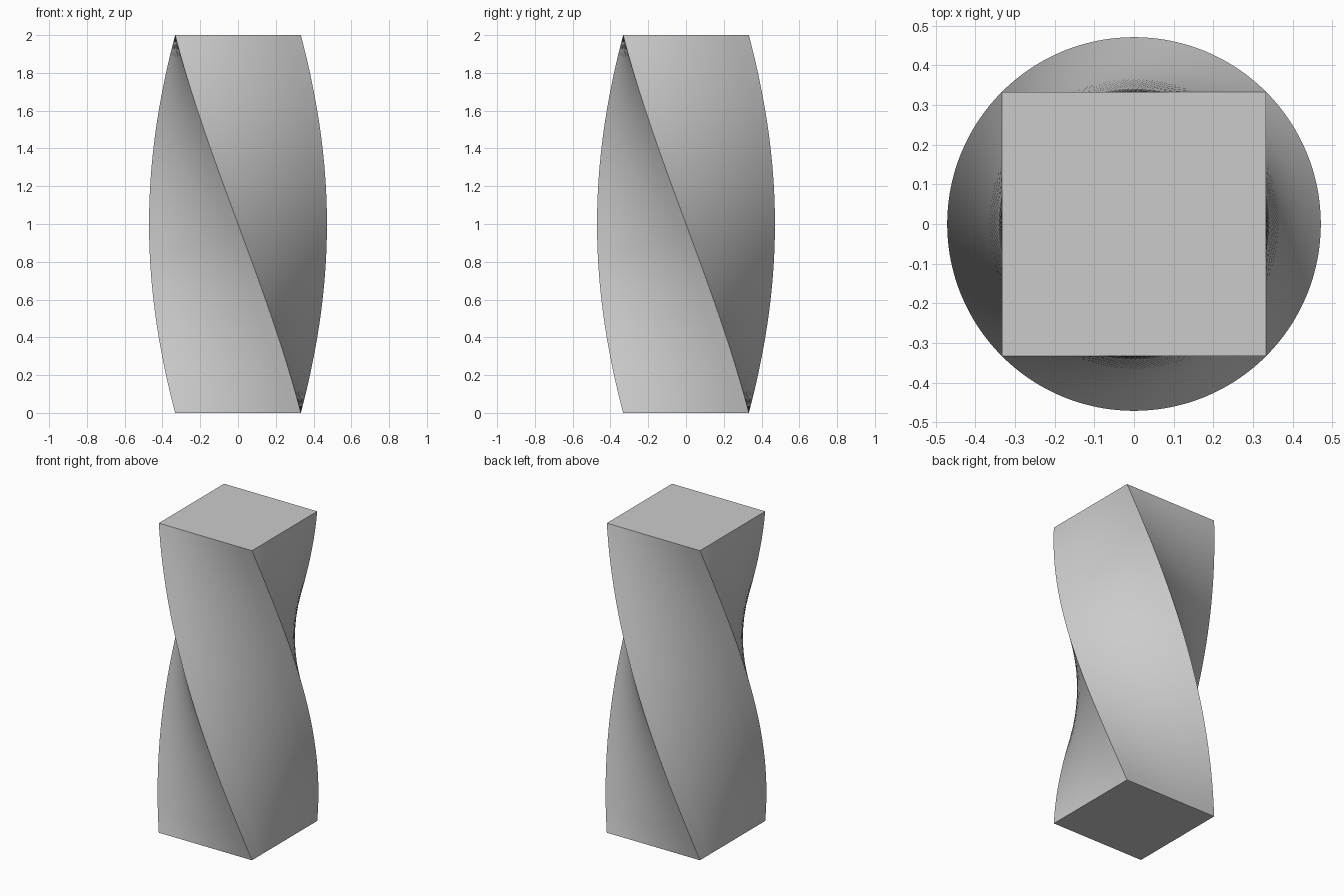
import bpy, bmesh
from math import radians, cos, sin

if "Cube" in bpy.data.objects:
    bpy.data.objects.remove(bpy.data.objects["Cube"])

HALF, HEIGHT, TWIST = 0.333, 2.0, radians(-90)
SLICES, ACROSS = 48, 8

# Square outline with each side subdivided, so the twisted walls stay smooth
corners = [(-HALF, -HALF), (HALF, -HALF), (HALF, HALF), (-HALF, HALF)]
outline = []
for i, (ax, ay) in enumerate(corners):
    bx, by = corners[(i + 1) % 4]
    for k in range(ACROSS):
        t = k / ACROSS
        outline.append((ax + (bx - ax) * t, ay + (by - ay) * t))

# Rings rotated a quarter turn from bottom to top
bm = bmesh.new()
rings = []
for s in range(SLICES + 1):
    f = s / SLICES
    c, d = cos(TWIST * f), sin(TWIST * f)
    rings.append([bm.verts.new((x * c - y * d, x * d + y * c, HEIGHT * f))
                  for x, y in outline])

# Walls
n = len(outline)
for low, high in zip(rings, rings[1:]):
    for i in range(n):
        j = (i + 1) % n
        bm.faces.new((low[i], low[j], high[j], high[i]))

# Flat end caps
bm.faces.new(rings[0][::-1])
bm.faces.new(rings[-1])
bm.normal_update()

mesh = bpy.data.meshes.new("twisted_column")
bm.to_mesh(mesh)
bm.free()
column = bpy.data.objects.new("twisted_column", mesh)
bpy.context.collection.objects.link(column)

# Smooth walls, sharp spiral edges and rims
bpy.context.view_layer.objects.active = column
column.select_set(True)
bpy.ops.object.shade_smooth_by_angle(angle=radians(30))
